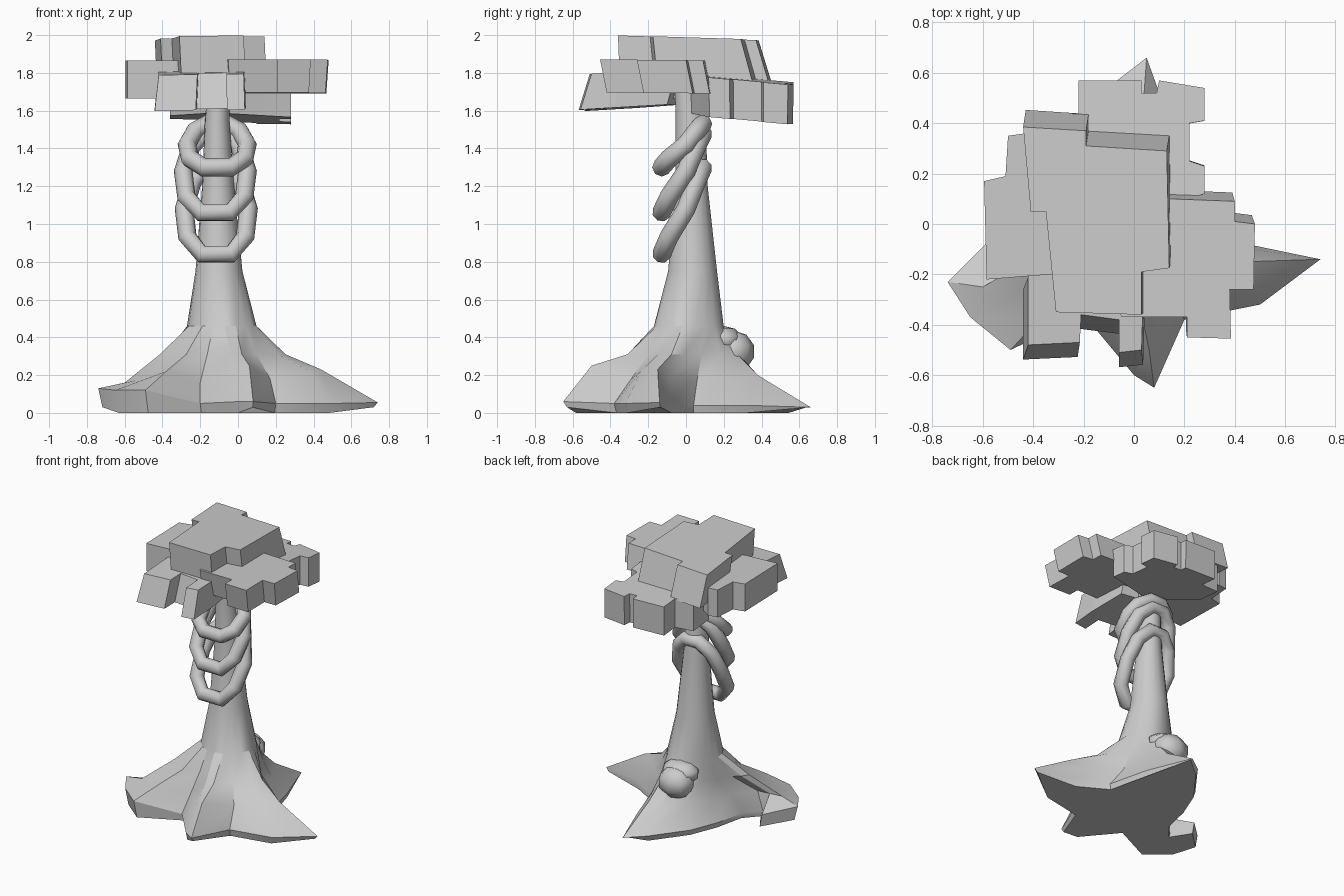
import bpy, bmesh, math
from mathutils import Vector

if "Cube" in bpy.data.objects:
    bpy.data.objects.remove(bpy.data.objects["Cube"])


def make_object(name, bm, smooth=None):
    bmesh.ops.recalc_face_normals(bm, faces=bm.faces)
    mesh = bpy.data.meshes.new(name)
    bm.to_mesh(mesh)
    bm.free()
    obj = bpy.data.objects.new(name, mesh)
    bpy.context.collection.objects.link(obj)
    if smooth:
        bpy.ops.object.select_all(action='DESELECT')
        obj.select_set(True)
        bpy.context.view_layer.objects.active = obj
        bpy.ops.object.shade_smooth_by_angle(angle=math.radians(smooth))
    return obj


def loft(rings, bm, close=False):
    """Skin a list of equal-length vertex rings."""
    vs = [[bm.verts.new(p) for p in r] for r in rings]
    n = len(vs[0])
    pairs = list(zip(vs, vs[1:])) + ([(vs[-1], vs[0])] if close else [])
    for a, b in pairs:
        for i in range(n):
            j = (i + 1) % n
            bm.faces.new((a[i], a[j], b[j], b[i]))
    if not close:
        bm.faces.new(vs[0][::-1])
        bm.faces.new(vs[-1])


# Trunk with four spreading roots (the left one hooked): outline and ridge points
foot = [(.74, -.14, .055), (.45, -.08, .06), (.24, .04, .04), (.17, .33, .04),
        (.05, .66, .03), (-.08, .56, .04), (-.26, .32, .04), (-.34, .12, .04),
        (-.39, -.1, .04), (-.48, -.2, .04), (-.57, -.06, .09), (-.74, -.23, .13),
        (-.65, -.37, .12), (-.49, -.5, .12), (-.2, -.36, .05), (0, -.6, .06),
        (.08, -.65, .06), (.2, -.38, .05), (.5, -.32, .05)]
ridge = [(.44, -.15, .23), (.32, -.08, .19), (.14, .06, .18), (.12, .22, .18),
         (.03, .38, .2), (-.07, .38, .18), (-.2, .22, .18), (-.27, .1, .18),
         (-.32, -.06, .17), (-.43, -.21, .17), (-.52, -.22, .17), (-.6, -.25, .16),
         (-.5, -.3, .18), (-.38, -.38, .22), (-.2, -.26, .16), (0, -.48, .22),
         (.06, -.5, .25), (.17, -.29, .18), (.38, -.24, .22)]
N = len(foot)


def trunk_ring(z, cx, cy, rx, ry):
    return [Vector((cx + rx * math.cos(a), cy + ry * math.sin(a), z))
            for a in (math.radians(-10 + 360 * i / N) for i in range(N))]


low = trunk_ring(.46, -.085, .015, .185, .185)
shoulder = [Vector(r).lerp(t, .55) for r, t in zip(ridge, low)]
for p in shoulder:
    p.z = .31
sole = [(x * .97, y * .97, .03 * (abs(x) > .7 or abs(y) > .63)) for x, y, z in foot]
bm = bmesh.new()
loft([sole, foot, ridge, shoulder, low,
      trunk_ring(.75, -.1, .035, .125, .13),
      trunk_ring(1.2, -.105, .03, .085, .085),
      trunk_ring(1.55, -.11, .025, .065, .08),
      trunk_ring(1.78, -.1, 0, .055, .06)], bm)
make_object("trunk_and_roots", bm, 30)

# Round knot with a small hood on the back of the trunk
for name, c, s in (("knot", (-.1, .255, .325), (.13, .11, .11)),
                   ("knot_hood", (-.1, .2, .385), (.14, .1, .075))):
    bm = bmesh.new()
    bmesh.ops.create_uvsphere(bm, u_segments=8, v_segments=5, radius=1)
    for v in bm.verts:
        v.co = Vector([c[k] + v.co[k] * s[k] for k in range(3)])
    make_object(name, bm, 50)


# Vine loops hanging forward from the trunk
def vine(name, cx, half, z_low, z_high, r=.05):
    prof = [(-.45, -.13, 0), (.45, -.13, 0), (.9, -.09, .2), (1, 0, .52),
            (.75, .055, .83), (.3, .09, 1), (-.3, .09, 1), (-.75, .055, .83),
            (-1, 0, .52), (-.9, -.09, .2)]
    pts = [Vector((cx + u * half, y, z_low + (z_high - z_low) * t)) for u, y, t in prof]
    normal = (pts[3] - pts[8]).cross(pts[5] - pts[0]).normalized()
    rings = []
    for i, p in enumerate(pts):
        tangent = (pts[(i + 1) % len(pts)] - pts[i - 1]).normalized()
        side = tangent.cross(normal).normalized()
        up = side.cross(tangent)
        rings.append([p + r * (side * math.cos(a) + up * math.sin(a))
                      for a in (math.tau * k / 8 for k in range(8))])
    bm = bmesh.new()
    loft(rings, bm, close=True)
    make_object(name, bm, 60)


vine("vine_upper", -.11, .16, 1.3, 1.53)
vine("vine_middle", -.12, .17, 1.06, 1.48)
vine("vine_lower", -.115, .17, .84, 1.3)


# Leaf slabs: notched outlines given a tilted top, thickness and side flare
def slab(name, outline, z, tilt, thick, flare=(1, 1), shift=(0, 0)):
    top = [Vector((x, y, z + tilt[0] * x + tilt[1] * y)) for x, y in outline]
    c = sum(top, Vector()) / len(top)
    bottom = [Vector((c.x + (p.x - c.x) * flare[0] + shift[0],
                      c.y + (p.y - c.y) * flare[1] + shift[1], p.z - thick)) for p in top]
    bm = bmesh.new()
    loft([bottom, top], bm)
    make_object(name, bm)


slab("leaf_slab_top",
     [(-.31, -.35), (.03, -.36), (.03, -.19), (.14, -.175), (.13, .29), (-.19, .31),
      (-.19, .37), (-.44, .385), (-.41, .05), (-.35, .05)],
     1.987, (.01, -.03), .22, (1.0, 1.08), (.01, .04))
slab("leaf_slab_right",
     [(-.05, -.37), (.21, -.37), (.21, -.45), (.385, -.455), (.38, -.26), (.475, -.26),
      (.48, .0), (.4, .01), (.4, .09), (.14, .1), (-.1, .1), (-.1, -.2)],
     1.867, (0, -.01), .175, (.97, 1), (-.005, .035))
slab("leaf_slab_front",
     [(-.42, -.21), (-.42, -.48), (-.215, -.47), (-.21, -.36), (-.06, -.38), (-.06, -.51),
      (.03, -.5), (.035, -.33), (.02, -.05), (-.25, 0)],
     1.825, (.02, .06), .19, (1.06, 1.02), (-.005, -.055))
slab("leaf_slab_left",
     [(-.585, -.22), (-.33, -.2), (-.1, -.15), (-.1, .15), (-.43, .36), (-.5, .35),
      (-.51, .19), (-.595, .17)],
     1.865, (0, 0), .2, (1, 1))
slab("leaf_slab_back",
     [(-.22, .57), (-.22, .44), (-.36, .43), (-.36, .25), (-.12, .0), (.14, .08),
      (.28, .12), (.28, .23), (.22, .25), (.22, .4), (.28, .41), (.28, .54), (.1, .57),
      (.09, .52), (.03, .52), (.03, .57)],
     1.795, (-.03, -.09), .21, (1.0, .98))
